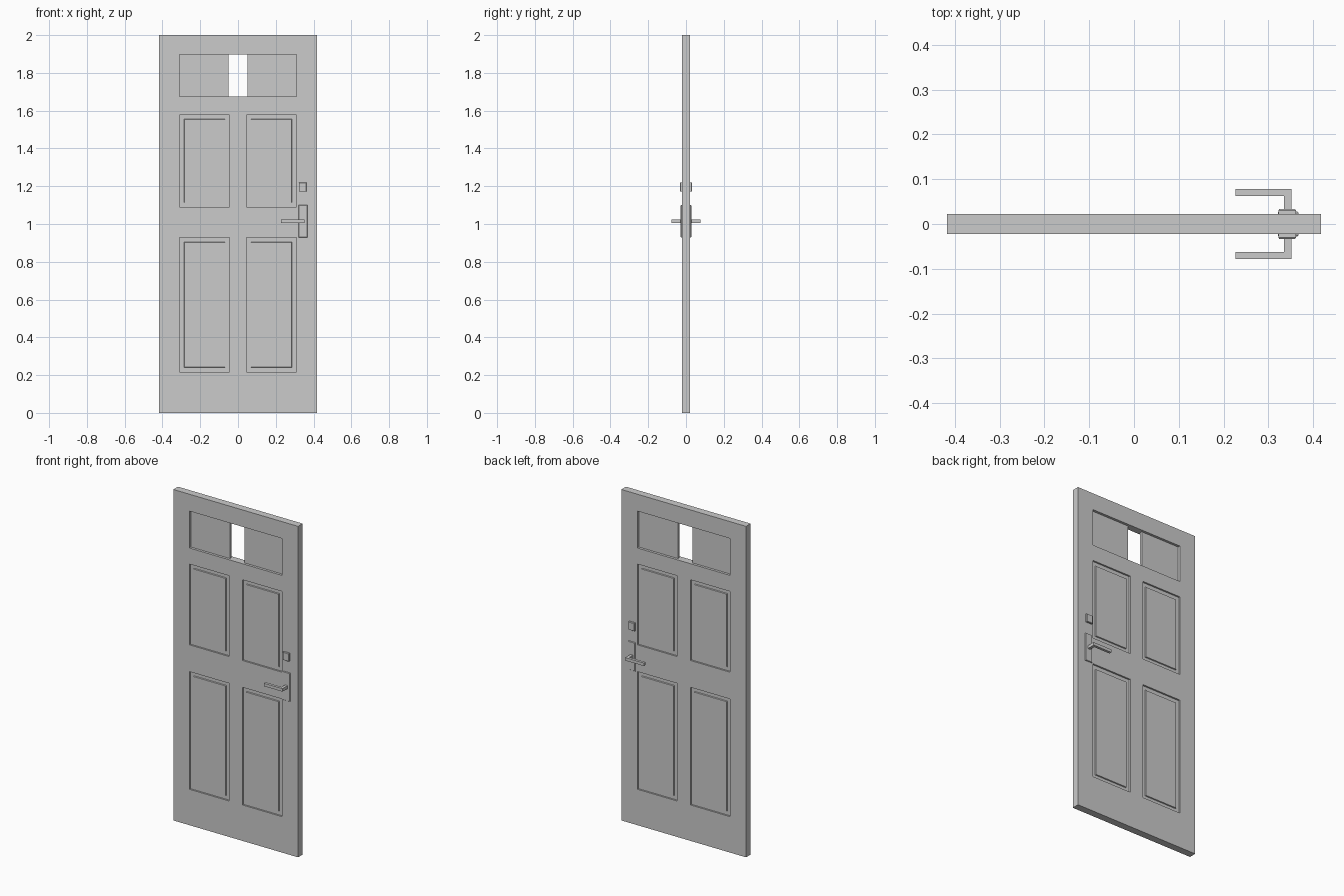
import bpy, bmesh
from mathutils import Vector

if "Cube" in bpy.data.objects:
    bpy.data.objects.remove(bpy.data.objects["Cube"])

W, H, T = 0.417, 2.0, 0.022   # half width, height, half thickness


def box(name, x, y, z, insets=(), bevel_dirs=(-1, 1)):
    """Box from ranges; insets (thickness, depth) are applied to the faces looking along y."""
    bm = bmesh.new()
    bmesh.ops.create_cube(bm, size=1)
    size = Vector((x[1] - x[0], y[1] - y[0], z[1] - z[0]))
    centre = Vector((x[1] + x[0], y[1] + y[0], z[1] + z[0])) / 2
    bmesh.ops.scale(bm, vec=size, verts=bm.verts)
    bmesh.ops.translate(bm, vec=centre, verts=bm.verts)
    bm.normal_update()
    faces = [f for f in bm.faces if any(f.normal.y * d > 0.9 for d in bevel_dirs)]
    for thickness, depth in insets:
        bmesh.ops.inset_individual(bm, faces=faces, thickness=thickness, depth=depth)
        bm.normal_update()
    mesh = bpy.data.meshes.new(name)
    bm.to_mesh(mesh)
    bm.free()
    ob = bpy.data.objects.new(name, mesh)
    bpy.context.collection.objects.link(ob)
    return ob


# Slab with five openings cut through it
slab = box("door_slab", (-W, W), (-T, T), (0, H))
rows = {"upper": (1.09, 1.578), "lower": (0.217, 0.928)}
sides = {"left": (-0.309, -0.045), "right": (0.045, 0.309)}
transom_z = (1.675, 1.898)
openings = [(x, z) for z in rows.values() for x in sides.values()]
openings.append(((-0.309, 0.309), transom_z))
for x, z in openings:
    cutter = box("opening_cutter", x, (-0.1, 0.1), z)
    mod = slab.modifiers.new("opening", 'BOOLEAN')
    mod.operation, mod.solver, mod.object = 'DIFFERENCE', 'EXACT', cutter
    bpy.context.view_layer.objects.active = slab
    bpy.ops.object.modifier_apply(modifier=mod.name)
    bpy.data.objects.remove(cutter)

# Recessed panels with a raised field on both faces
for row, z in rows.items():
    for side, x in sides.items():
        box(f"{row}_panel_{side}", x, (-0.012, 0.012), z,
            insets=[(0.032, 0), (0.003, 0.006)])

# Flat top panels either side of the peep window
box("top_panel_left", (-0.309, -0.05), (-0.007, 0.007), transom_z)
box("top_panel_right", (0.05, 0.309), (-0.007, 0.007), transom_z)


# Lever: an L-shaped outline in plan, extruded upwards
def lever(name, s):
    outline = [(0.335, 0.024), (0.352, 0.024), (0.352, 0.078),
               (0.227, 0.078), (0.227, 0.062), (0.335, 0.062)]
    bm = bmesh.new()
    face = bm.faces.new([bm.verts.new((x, y * s, 1.005)) for x, y in outline])
    ext = bmesh.ops.extrude_face_region(bm, geom=[face])["geom"]
    bmesh.ops.translate(bm, vec=(0, 0, 0.018),
                        verts=[v for v in ext if isinstance(v, bmesh.types.BMVert)])
    bmesh.ops.recalc_face_normals(bm, faces=bm.faces)
    mesh = bpy.data.meshes.new(name)
    bm.to_mesh(mesh)
    bm.free()
    bpy.context.collection.objects.link(bpy.data.objects.new(name, mesh))


# Hardware on both faces
for face, s in (("front", -1), ("back", 1)):
    def out(a, b):
        return tuple(sorted((a * s, b * s)))
    box(f"{face}_handle_plate", (0.321, 0.367), out(0.020, 0.025), (0.928, 1.1),
        insets=[(0.003, 0.003)], bevel_dirs=(s,))
    box(f"{face}_deadbolt", (0.322, 0.362), out(0.020, 0.030), (1.171, 1.22),
        insets=[(0.003, 0.003)], bevel_dirs=(s,))
    lever(f"{face}_lever", s)
